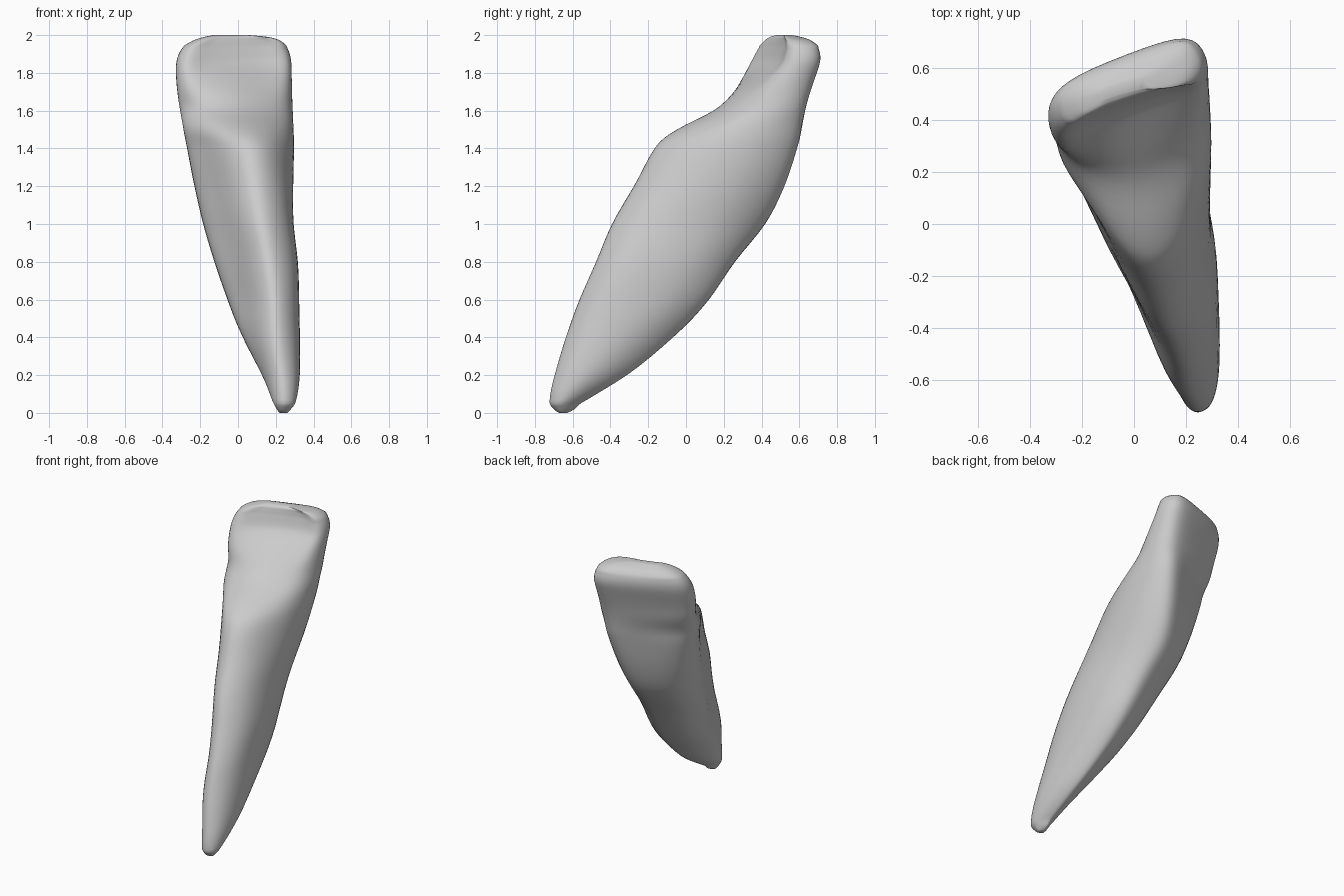
import bpy
import bmesh

cube = bpy.data.objects.get("Cube")
if cube:
    bpy.data.objects.remove(cube, do_unlink=True)

# Cross-sections as unit-box outlines, all starting at the inner ridge
TIP = [(.5, 0), (.85, .12), (1, .4), (.84, .72), (.5, 1),
       (.32, .95), (.14, .8), (.02, .6), (0, .35), (.18, .1)]
ROOT = [(.7, 0), (.94, .16), (.99, .46), (.9, .77), (.65, 1),
        (.38, .98), (.08, .86), (0, .62), (.22, .36), (.48, .07)]
LOBE = [(.6, 0), (.8, .12), (.96, .42), (.98, .75), (.82, 1),
        (.5, .92), (.09, .76), (0, .57), (.15, .36), (.38, .08)]
NECK = [(.54, .02), (.78, .16), (.96, .4), (1, .76), (.86, 1),
        (.5, .87), (.1, .63), (0, .41), (.1, .2), (.3, .05)]
CROWN = [(.52, .29), (.78, .43), (.97, .5), (1, .78), (.87, 1),
         (.5, .82), (.12, .54), (0, .27), (.08, 0), (.28, .13)]

# Levels: height, left x, right x, front y, back y
LEVELS = [
    (.0, .22, .26, -.67, -.63), (.02, .205, .28, -.70, -.59),
    (.07, .18, .31, -.725, -.53), (.2, .13, .33, -.70, -.31),
    (.4, .02, .33, -.64, -.06), (.6, -.06, .325, -.57, .13),
    (.8, -.13, .32, -.48, .26), (1.0, -.19, .295, -.40, .43),
    (1.2, -.235, .295, -.28, .53), (1.4, -.275, .30, -.17, .60),
    (1.5, -.292, .297, -.06, .62), (1.6, -.31, .293, .15, .637),
    (1.7, -.325, .289, .25, .665), (1.8, -.333, .287, .31, .70),
    (1.87, -.328, .284, .345, .719), (1.93, -.30, .265, .38, .708),
    (1.97, -.24, .225, .415, .665), (1.99, -.18, .16, .445, .61),
    (2.0, -.13, .06, .48, .56),
]


def spline(points, steps, closed):
    """Smooth curve through points of any dimension."""
    n = len(points)

    def at(i):
        return points[i % n] if closed else points[max(0, min(n - 1, i))]

    out = []
    for i in range(n if closed else n - 1):
        for k in range(steps):
            t = k / steps
            out.append(tuple(
                b + .5 * t * (c - a + t * (2*a - 5*b + 4*c - d + t * (3*(b - c) + d - a)))
                for a, b, c, d in zip(at(i - 1), at(i), at(i + 1), at(i + 2))))
    return out if closed else out + [points[-1]]


def mix(first, second, low, high, z):
    """Blend two outlines between two heights."""
    t = max(0, min(1, (z - low) / (high - low)))
    return [(a + (c - a) * t, b + (d - b) * t) for (a, b), (c, d) in zip(first, second)]


def section(z):
    """Blend the outlines by height and fit the result to the unit box."""
    outline = mix(TIP, ROOT, .05, .6, z)
    outline = mix(outline, LOBE, .95, 1.42, z)
    outline = mix(outline, NECK, 1.42, 1.62, z)
    outline = mix(outline, CROWN, 1.62, 1.85, z)
    loop = spline(outline, 5, True)
    low = [min(p[i] for p in loop) for i in (0, 1)]
    size = [max(p[i] for p in loop) - low[i] for i in (0, 1)]
    return [((p[0] - low[0]) / size[0], (p[1] - low[1]) / size[1]) for p in loop]


# Loft the tooth from root tip to biting edge
bm = bmesh.new()
rings = []
for z, x0, x1, y0, y1 in spline(LEVELS, 4, False):
    rings.append([bm.verts.new((x0 + (x1 - x0) * s, y0 + (y1 - y0) * t, z))
                  for s, t in section(z)])
for lower, upper in zip(rings, rings[1:]):
    for i in range(len(lower)):
        j = (i + 1) % len(lower)
        bm.faces.new((lower[i], lower[j], upper[j], upper[i]))
bm.faces.new(rings[0][::-1])
bm.faces.new(rings[-1])

# Soften the small ripples left between levels
for step in range(6):
    bmesh.ops.smooth_vert(bm, verts=[v for ring in rings[8:-12] for v in ring], factor=.5,
                          use_axis_x=True, use_axis_y=True, use_axis_z=False)
bmesh.ops.recalc_face_normals(bm, faces=bm.faces)
for face in bm.faces:
    face.smooth = True

mesh = bpy.data.meshes.new("tooth")
bm.to_mesh(mesh)
bm.free()
tooth = bpy.data.objects.new("tooth", mesh)
bpy.context.collection.objects.link(tooth)

# Plain grey material
grey = bpy.data.materials.new("light grey")
grey.use_nodes = True
colour = (.6, .6, .6, 1)
grey.diffuse_color = colour
grey.node_tree.nodes["Principled BSDF"].inputs["Base Color"].default_value = colour
mesh.materials.append(grey)
